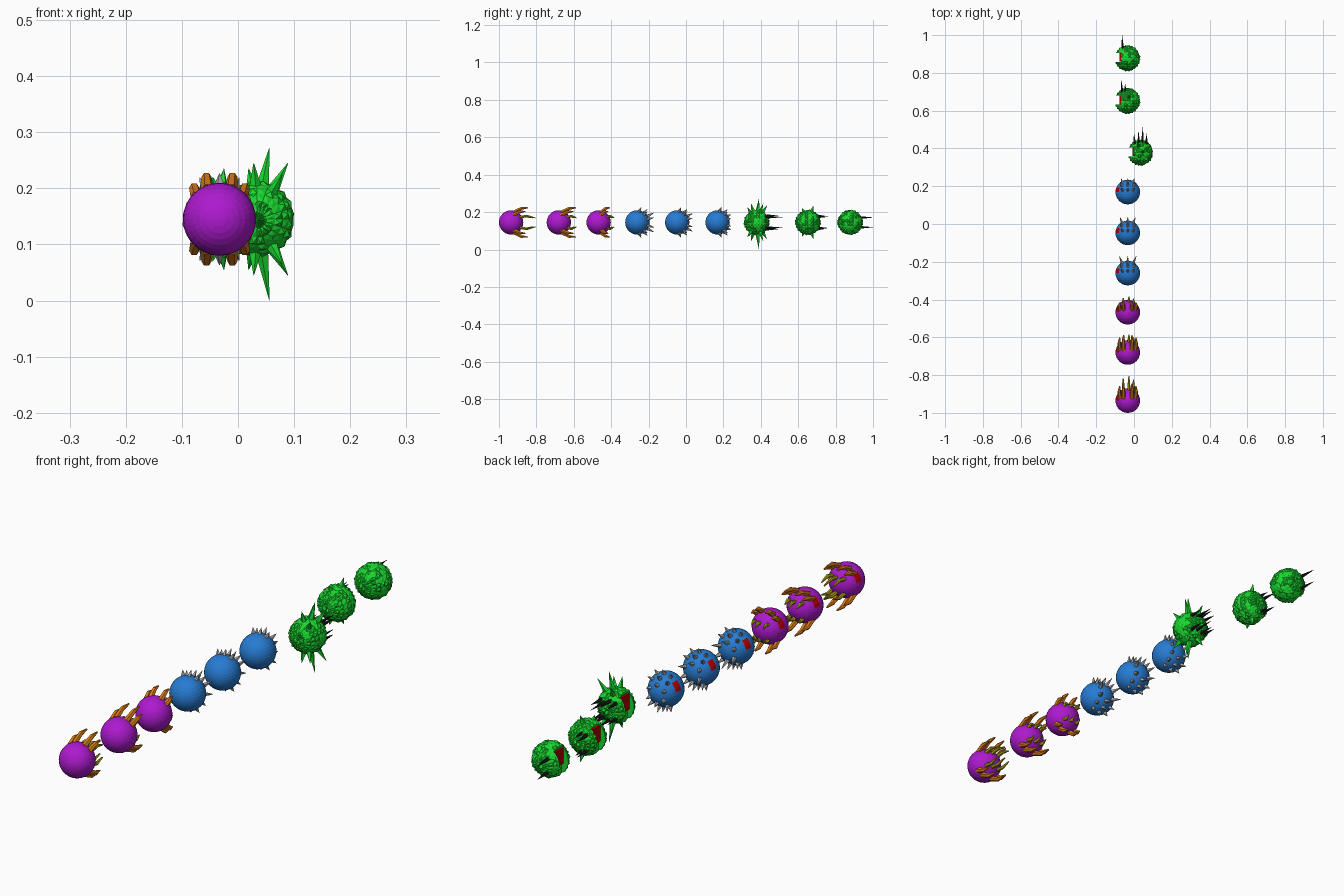
import bpy, bmesh, math, random
from mathutils import Vector, Matrix

if "Cube" in bpy.data.objects:
    bpy.data.objects.remove(bpy.data.objects["Cube"])

random.seed(4)
R, Z = 0.065, 0.145


def mat(name, c):
    m = bpy.data.materials.new(name)
    m.diffuse_color = (*c, 1)
    m.use_nodes = True
    m.node_tree.nodes["Principled BSDF"].inputs["Base Color"].default_value = m.diffuse_color
    return m


PURPLE = mat("purple", (0.42, 0.01, 0.62))
BLUE = mat("blue", (0.02, 0.2, 0.65))
GREEN = mat("green", (0.01, 0.7, 0.03))
RED = mat("red", (0.5, 0.0, 0.0))
ORANGE = mat("orange", (0.7, 0.2, 0.01))
OLIVE = mat("olive", (0.42, 0.36, 0.01))
BLACK = mat("black", (0.01, 0.01, 0.01))
GREY = mat("grey", (0.4, 0.4, 0.4))


def finish(bm, name, loc, mats):
    me = bpy.data.meshes.new(name)
    bmesh.ops.recalc_face_normals(bm, faces=bm.faces)
    bm.to_mesh(me)
    bm.free()
    for m in mats:
        me.materials.append(m)
    ob = bpy.data.objects.new(name, me)
    ob.location = loc
    bpy.context.collection.objects.link(ob)
    return ob


def ball(name, loc, m, seg=32, rings=16, bump=0):
    """Sphere with its poles along y; optional low pyramids on every face."""
    bm = bmesh.new()
    bmesh.ops.create_uvsphere(bm, u_segments=seg, v_segments=rings, radius=R,
                              matrix=Matrix.Rotation(math.pi / 2, 4, 'X'))
    if bump:
        for f in list(bm.faces):
            n = f.calc_center_median().normalized()
            res = bmesh.ops.poke(bm, faces=[f])
            for v in res["verts"]:
                v.co += n * random.uniform(0.2, 1) * bump
    else:
        d = Vector((-0.86, 0.18, 0.45)).normalized()
        for f in bm.faces:
            if f.calc_center_median().normalized().dot(d) > 0.968:
                f.material_index = 1
    return finish(bm, name, loc, [m, RED])


def spike(bm, path, radii, n):
    """Tapered n-sided horn through the path points."""
    rings = []
    for i, (p, r) in enumerate(zip(path, radii)):
        a, b = path[max(i - 1, 0)], path[min(i + 1, len(path) - 1)]
        q = (Vector(b) - Vector(a)).to_track_quat('Z', 'Y')
        rings.append([bm.verts.new(Vector(p) + q @ Vector((
            r * math.cos(2 * math.pi * k / n), r * math.sin(2 * math.pi * k / n), 0)))
            for k in range(n)])
    for a, b in zip(rings, rings[1:]):
        for k in range(n):
            j = (k + 1) % n
            bm.faces.new((a[k], a[j], b[j], b[k]))
    bm.faces.new(rings[0][::-1])
    bm.faces.new(rings[-1])


def spikes(name, loc, m, items, radii, n):
    bm = bmesh.new()
    for path in items:
        spike(bm, path, radii, n)
    return finish(bm, name, loc, [m])


# purple balls with orange outer claws and olive inner fangs
for i, (y, oy, ly) in enumerate([(-0.935, 0.09, 0.13), (-0.68, 0.092, 0.095), (-0.467, 0.06, 0.083)]):
    loc = (-0.033, y, Z)
    ball(f"purple_ball_{i+1}", loc, PURPLE)
    claws, fangs = [], []
    for s in (1, -1):
        for x, z, k in ((-0.022, 0.056, 1), (0.022, 0.056, 1), (-0.043, 0.042, 0.85), (0.043, 0.042, 0.85)):
            tip = oy * k
            claws.append([(x * 0.95, 0.012, s * z * 0.95),
                          (x * 1.05, 0.012 + (tip - 0.012) * 0.55, s * z * 1.34),
                          (x * 1.0, tip, s * z * 1.4)])
        for x, k in ((-0.024, 0.9), (0.006, 1), (0.03, 0.85)):
            fangs.append([(x, 0.045, s * 0.028), (x, (0.045 + ly * k) / 2, s * 0.034), (x, ly * k, s * 0.024)])
    spikes(f"orange_claws_{i+1}", loc, ORANGE, claws, (0.011, 0.009, 0.003), 6)
    spikes(f"olive_fangs_{i+1}", loc, OLIVE, fangs, (0.008, 0.007, 0.0025), 6)

# blue balls with rings of short grey spikes
for i, (y, reach) in enumerate([(-0.26, 0.034), (-0.047, 0.026), (0.169, 0.012)]):
    loc = (-0.033, y, Z)
    ball(f"blue_ball_{i+1}", loc, BLUE)
    items = []
    for polar, count, ln in ((32, 6, reach), (56, 10, 0.02), (80, 14, 0.018)):
        t = math.radians(polar)
        for k in range(count):
            a = 2 * math.pi * (k + 0.5) / count
            d = Vector((math.sin(t) * math.cos(a), math.cos(t), math.sin(t) * math.sin(a)))
            if abs(d.x) > 0.75:
                continue
            items.append([d * R * 0.95, d * (R + ln) + Vector((0, 0.006, 0))])
    spikes(f"grey_spikes_{i+1}", loc, GREY, items, (0.0095, 0.0006), 5)

# green knobbly balls: notch with red floor, black fangs, long green spines
greens = [
    (0.034, 0.378, [(0.013, 0.138, 0.028), (-0.034, 0.1, 0.03), (-0.01, 0.115, 0.036), (0.035, 0.105, 0.03)],
     [(0.022, 0.012, 0.127), (-0.006, -0.03, 0.1), (0.055, 0.035, 0.1), (0.045, -0.05, 0.08),
      (-0.015, 0.055, 0.09)]),
    (-0.035, 0.652, [(-0.032, 0.108, 0.03), (-0.012, 0.09, 0.035)],
     [(0.01, 0.03, 0.09), (-0.01, -0.03, 0.075)]),
    (-0.035, 0.878, [(-0.028, 0.122, 0.026)], []),
]
for i, (x, y, fang_tips, spine_tips) in enumerate(greens):
    loc = (x, y, Z)
    body = ball(f"green_ball_{i+1}", loc, GREEN, 20, 12, 0.007)
    bm = bmesh.new()
    bmesh.ops.create_cube(bm, size=1, matrix=Matrix.Translation((-0.066, 0.004, 0)) @ Matrix.Diagonal((0.064, 0.048, 0.2, 1)))
    cutter = finish(bm, f"notch_cutter_{i+1}", loc, [])
    cutter.hide_render = True
    cutter.hide_viewport = True
    mod = body.modifiers.new("notch", 'BOOLEAN')
    mod.operation, mod.object = 'DIFFERENCE', cutter
    bm = bmesh.new()
    bmesh.ops.create_cube(bm, size=1, matrix=Matrix.Translation((-0.037, 0.004, 0.018)) @ Matrix.Diagonal((0.012, 0.046, 0.06, 1)))
    finish(bm, f"red_mouth_{i+1}", loc, [RED])
    fangs = []
    for s in (1, -1):
        for tx, ty, tz in fang_tips:
            fangs.append([(tx * 0.85, 0.04, s * tz), (tx, ty, s * tz)])
    spikes(f"black_fangs_{i+1}", loc, BLACK, fangs, (0.009, 0.0005), 5)
    if spine_tips:
        items = []
        for s in (1, -1):
            for t in spine_tips:
                v = Vector((t[0], t[1], s * t[2]))
                if s < 0 and t[2] > 0.12:
                    v.z = -0.1445
                items.append([v.normalized() * R * 0.92, v])
        spikes(f"green_spines_{i+1}", loc, GREEN, items, (0.012, 0.0005), 5)
